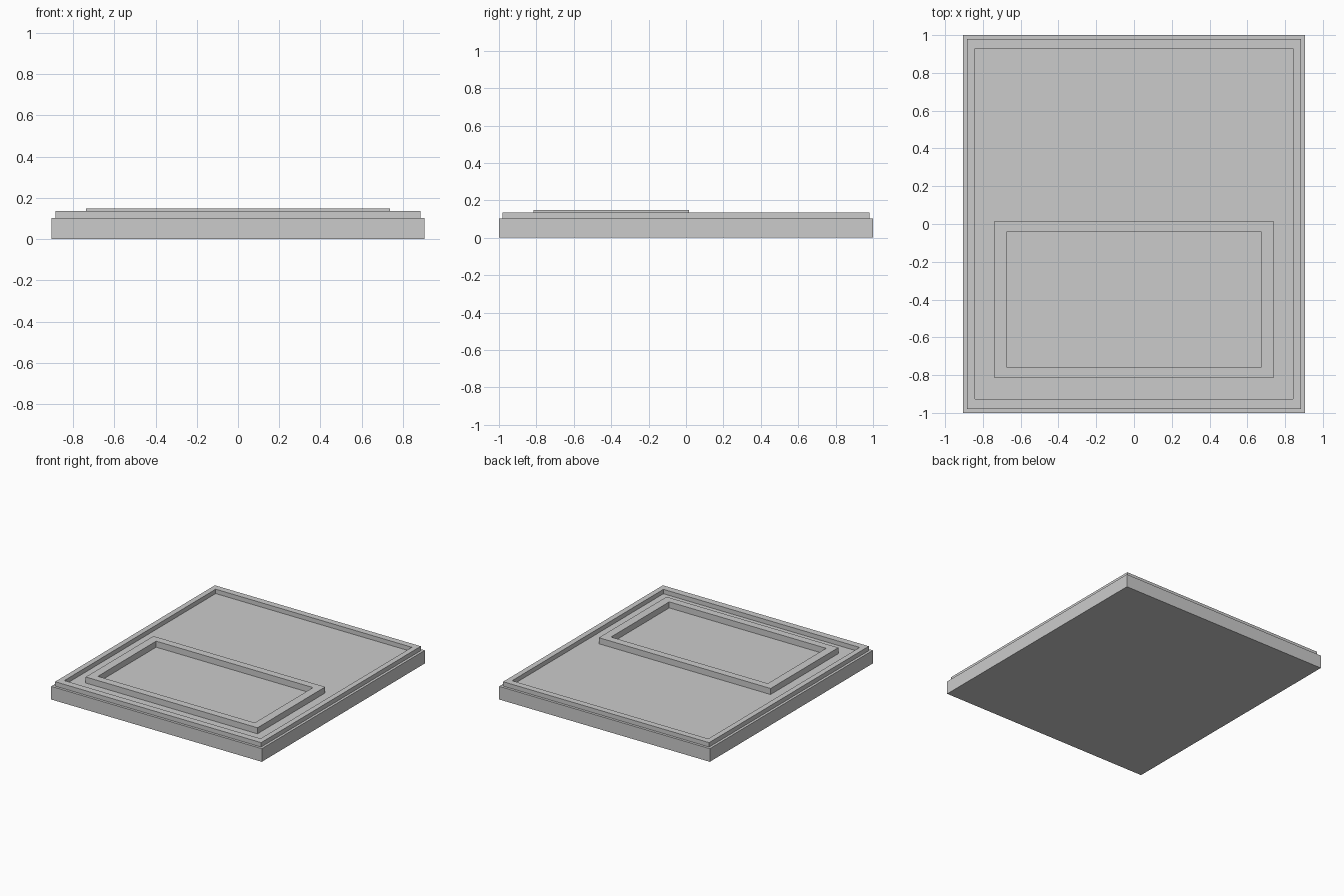
import bpy, bmesh

if "Cube" in bpy.data.objects:
    bpy.data.objects.remove(bpy.data.objects["Cube"])


def ring_mesh(name, outer, inner, z0, z1):
    """Rectangular frame; outer and inner are (x_half, y_min, y_max)."""
    def rect(r, z):
        x, a, b = r
        return [bm.verts.new(p) for p in ((-x, a, z), (x, a, z), (x, b, z), (-x, b, z))]

    bm = bmesh.new()
    loops = [rect(outer, z0), rect(outer, z1), rect(inner, z1), rect(inner, z0)]
    for a, b in zip(loops, loops[1:] + loops[:1]):
        for i in range(4):
            j = (i + 1) % 4
            bm.faces.new((a[i], a[j], b[j], b[i]))
    bmesh.ops.recalc_face_normals(bm, faces=bm.faces)
    mesh = bpy.data.meshes.new(name)
    bm.to_mesh(mesh)
    bm.free()
    obj = bpy.data.objects.new(name, mesh)
    bpy.context.collection.objects.link(obj)
    return obj


# base slab
bpy.ops.mesh.primitive_cube_add(size=1, location=(0, 0, 0.051))
base = bpy.context.object
base.name = "base_slab"
base.scale = (1.81, 2.0, 0.102)

# raised rim around the edge
ring_mesh("outer_rim", (0.885, -0.98, 0.98), (0.843, -0.927, 0.93), 0.102, 0.136)

# smaller raised frame towards the front
ring_mesh("front_frame", (0.738, -0.815, 0.016), (0.674, -0.757, -0.042), 0.102, 0.149)
